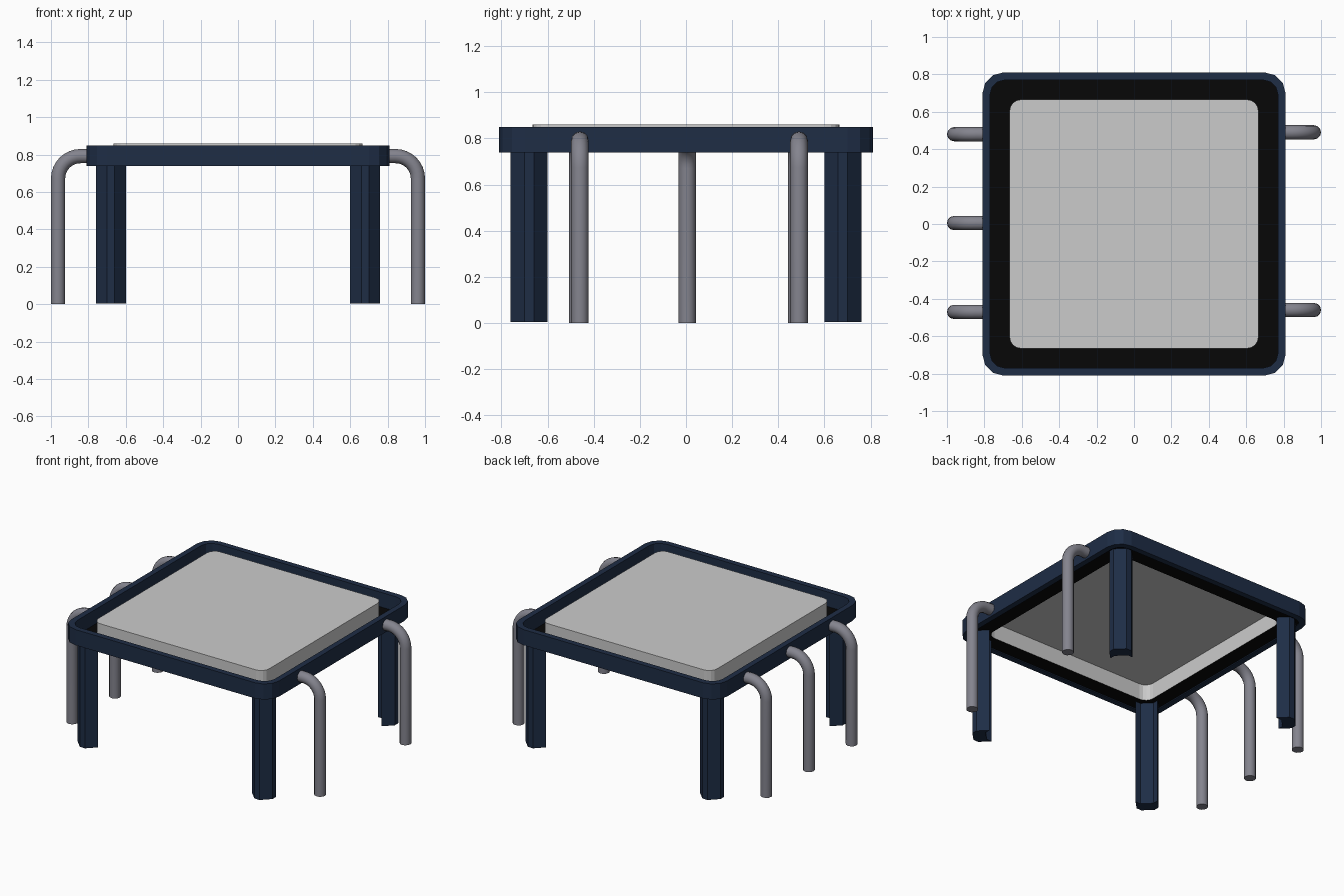
import bpy, bmesh, math

if "Cube" in bpy.data.objects:
    bpy.data.objects.remove(bpy.data.objects["Cube"])


def material(name, rgb):
    m = bpy.data.materials.new(name)
    m.diffuse_color = (*rgb, 1)
    m.use_nodes = True
    m.node_tree.nodes["Principled BSDF"].inputs["Base Color"].default_value = m.diffuse_color
    return m


NAVY = material("navy", (0.013, 0.026, 0.06))
BLACK = material("black", (0.002, 0.002, 0.002))
STEEL = material("steel", (0.23, 0.23, 0.27))


def rounded_square(half, radius, segs):
    c = half - radius
    pts = []
    for i, (sx, sy) in enumerate([(1, 1), (-1, 1), (-1, -1), (1, -1)]):
        for k in range(segs + 1):
            a = math.pi / 2 * (i + k / segs)
            pts.append((sx * c + radius * math.cos(a), sy * c + radius * math.sin(a)))
    return pts


def loft(name, rings, mat=None, closed=False, cap_first=False, cap_last=False):
    """Skin a list of (points, z) rings of equal length."""
    bm = bmesh.new()
    loops = [[bm.verts.new((x, y, z)) for x, y in pts] for pts, z in rings]
    n = len(loops[0])
    pairs = list(zip(loops, loops[1:]))
    if closed:
        pairs.append((loops[-1], loops[0]))
    for a, b in pairs:
        for i in range(n):
            j = (i + 1) % n
            bm.faces.new((a[i], a[j], b[j], b[i]))
    if cap_first:
        bm.faces.new(loops[0][::-1])
    if cap_last:
        bm.faces.new(loops[-1])
    bmesh.ops.recalc_face_normals(bm, faces=bm.faces)
    me = bpy.data.meshes.new(name)
    bm.to_mesh(me)
    bm.free()
    ob = bpy.data.objects.new(name, me)
    if mat:
        me.materials.append(mat)
    bpy.context.collection.objects.link(ob)
    return ob


# Raised rim around the table top
outer = rounded_square(0.81, 0.11, 3)
inner = rounded_square(0.77, 0.08, 3)
loft("rim", [(outer, 0.74), (outer, 0.85), (inner, 0.85), (inner, 0.74)], NAVY, closed=True)

# Black recessed gutter between rim and plate
gutter = loft("gutter", [(rounded_square(0.78, 0.09, 4), 0.747),
                         (rounded_square(0.665, 0.06, 4), 0.747)], BLACK)

# Grey top plate: a shallow cap, open underneath
plate_edge = rounded_square(0.665, 0.06, 4)
loft("top_plate", [(plate_edge, 0.747), (plate_edge, 0.86)], cap_last=True)

# Four bent-strip corner legs
LEG = [(0.66, 0.76), (0.70, 0.76), (0.76, 0.70), (0.76, 0.66),
       (0.70, 0.60), (0.70, 0.64), (0.64, 0.70), (0.60, 0.70)]
for sx, side in ((-1, "left"), (1, "right")):
    for sy, end in ((-1, "front"), (1, "back")):
        prof = [(sx * x, sy * y) for x, y in LEG]
        loft(f"{end}_{side}_leg", [(prof, 0.005), (prof, 0.745)], NAVY,
             cap_first=True, cap_last=True)


# Bent side pipes running from the rim down to the floor
def pipe(name, side, y):
    x, z, r = 0.962, 0.792, 0.12
    path = [(0.79, z)]
    for k in range(9):
        a = math.pi / 2 * (1 - k / 8)
        path.append((x - r + r * math.cos(a), z - r + r * math.sin(a)))
    path.append((x, 0.0))
    cu = bpy.data.curves.new(name, "CURVE")
    cu.dimensions = "3D"
    cu.bevel_depth = 0.038
    cu.bevel_resolution = 4
    cu.use_fill_caps = True
    sp = cu.splines.new("POLY")
    sp.points.add(len(path) - 1)
    for p, (px, pz) in zip(sp.points, path):
        p.co = (side * px, y, pz, 1)
    cu.materials.append(STEEL)
    bpy.context.collection.objects.link(bpy.data.objects.new(name, cu))


for i, y in enumerate((-0.47, 0.005, 0.48)):
    pipe(f"left_pipe_{i + 1}", -1, y)
for i, y in enumerate((-0.46, 0.49)):
    pipe(f"right_pipe_{i + 1}", 1, y)
